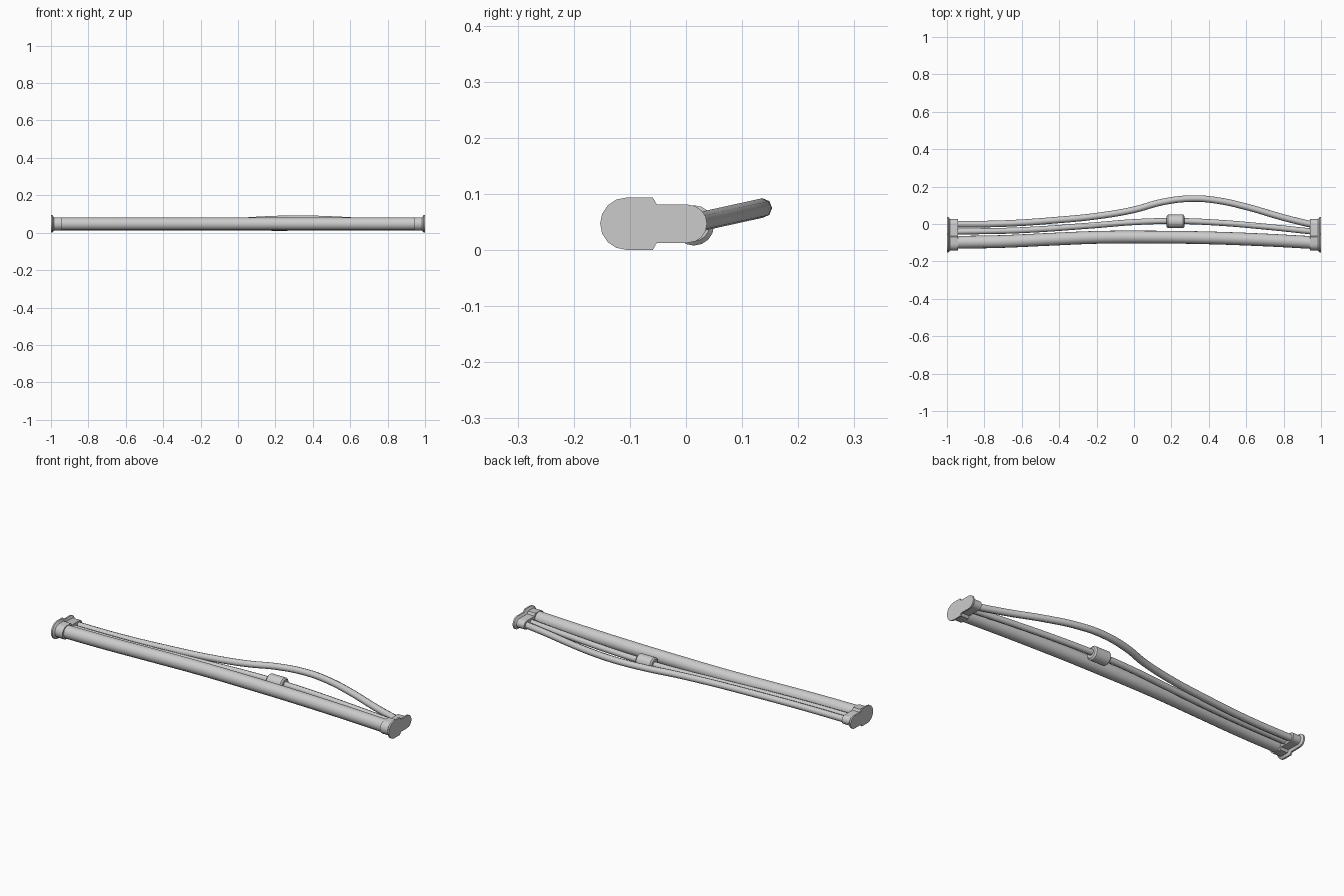
import bpy
import bmesh
import math

if "Cube" in bpy.data.objects:
    bpy.data.objects.remove(bpy.data.objects["Cube"])

grey = bpy.data.materials.new("light grey")
grey.use_nodes = True
colour = (0.6, 0.6, 0.6, 1)
grey.diffuse_color = colour
grey.node_tree.nodes["Principled BSDF"].inputs["Base Color"].default_value = colour


def finish(obj, angle):
    """Give the part its colour and smooth shading with sharp edges."""
    bpy.ops.object.select_all(action="DESELECT")
    obj.select_set(True)
    bpy.context.view_layer.objects.active = obj
    if obj.type == "CURVE":
        bpy.ops.object.convert(target="MESH")
        obj = bpy.context.view_layer.objects.active
    obj.data.materials.clear()
    obj.data.materials.append(grey)
    bpy.ops.object.shade_smooth_by_angle(angle=math.radians(angle))


def tube(name, points, radius, resolution):
    """Round pipe through the given points."""
    curve = bpy.data.curves.new(name, "CURVE")
    curve.dimensions = "3D"
    curve.bevel_depth = radius
    curve.bevel_resolution = resolution
    curve.resolution_u = 5
    curve.use_fill_caps = True
    spline = curve.splines.new("BEZIER")
    spline.bezier_points.add(len(points) - 1)
    for bp, co in zip(spline.bezier_points, points):
        bp.co = co
        bp.handle_left_type = bp.handle_right_type = "AUTO"
    obj = bpy.data.objects.new(name, curve)
    bpy.context.collection.objects.link(obj)
    finish(obj, 60)


def loft(name, rings):
    """Skin a list of equal rings and cap both ends."""
    bm = bmesh.new()
    loops = [[bm.verts.new(p) for p in ring] for ring in rings]
    n = len(loops[0])
    for a, b in zip(loops, loops[1:]):
        for i in range(n):
            j = (i + 1) % n
            bm.faces.new((a[i], a[j], b[j], b[i]))
    bm.faces.new(loops[0])
    bm.faces.new(loops[-1])
    bmesh.ops.recalc_face_normals(bm, faces=bm.faces)
    mesh = bpy.data.meshes.new(name)
    bm.to_mesh(mesh)
    bm.free()
    obj = bpy.data.objects.new(name, mesh)
    bpy.context.collection.objects.link(obj)
    finish(obj, 32)


def cap_outline(x, inset):
    """Keyhole outline: a large lobe in front, a small lobe behind."""
    mid = 0.047
    big, small = 0.0465 - inset, 0.034 - inset
    upper = []
    for step in range(5):
        a = math.pi - step * math.pi / 8
        upper.append((-0.1065 + big * math.cos(a), big * math.sin(a)))
    upper += [(-0.059 - inset, big), (-0.052 - inset, small)]
    for step in range(5):
        a = math.pi / 2 - step * math.pi / 8
        upper.append((0.0035 + small * math.cos(a), small * math.sin(a)))
    lower = [(y, -z) for y, z in reversed(upper[1:-1])]
    return [(x, y, mid + z) for y, z in upper + lower]


# End caps: thin flange and inset sleeve
for side, label in ((1, "left"), (-1, "right")):
    steps = [(1, 0), (0.992, 0), (0.984, 0.011), (0.94, 0.011)]
    loft(label + "_end_cap", [cap_outline(side * x, d) for x, d in steps])

# Thick main pipe in front
main = [(-0.97, -0.098), (-0.72, -0.094), (-0.45, -0.082), (-0.18, -0.071),
        (0.1, -0.07), (0.35, -0.073), (0.67, -0.084), (0.97, -0.1)]
tube("main_pipe", [(x, y, 0.047) for x, y in main], 0.034, 6)

# Thin middle pipe carrying the coupling
middle = [(-0.97, -0.041), (-0.6, -0.033), (-0.2, -0.006), (0, 0.01),
          (0.22, 0.016), (0.45, 0.007), (0.7, -0.014), (0.97, -0.042)]
tube("middle_pipe", [(x, y, 0.045) for x, y in middle], 0.016, 2)

# Thin back pipe that bulges outward and rises with the bulge
back = [(-0.97, -0.001), (-0.7, 0.002), (-0.4, 0.022), (-0.2, 0.042), (0, 0.076),
        (0.15, 0.117), (0.31, 0.136), (0.45, 0.125), (0.6, 0.092), (0.8, 0.034),
        (0.97, -0.008)]
tube("back_pipe", [(x, y, 0.045 + 0.22 * y) for x, y in back], 0.0175, 2)


def coupling_ring(x, radius):
    angles = [i * math.tau / 16 for i in range(16)]
    return [(0.222 + x, 0.014 + radius * math.cos(a), 0.044 + radius * math.sin(a))
            for a in angles]


# Coupling with chamfered ends
loft("pipe_coupling", [coupling_ring(x, r) for x, r in
                       ((-0.048, 0.028), (-0.041, 0.036), (0.041, 0.036), (0.048, 0.028))])
